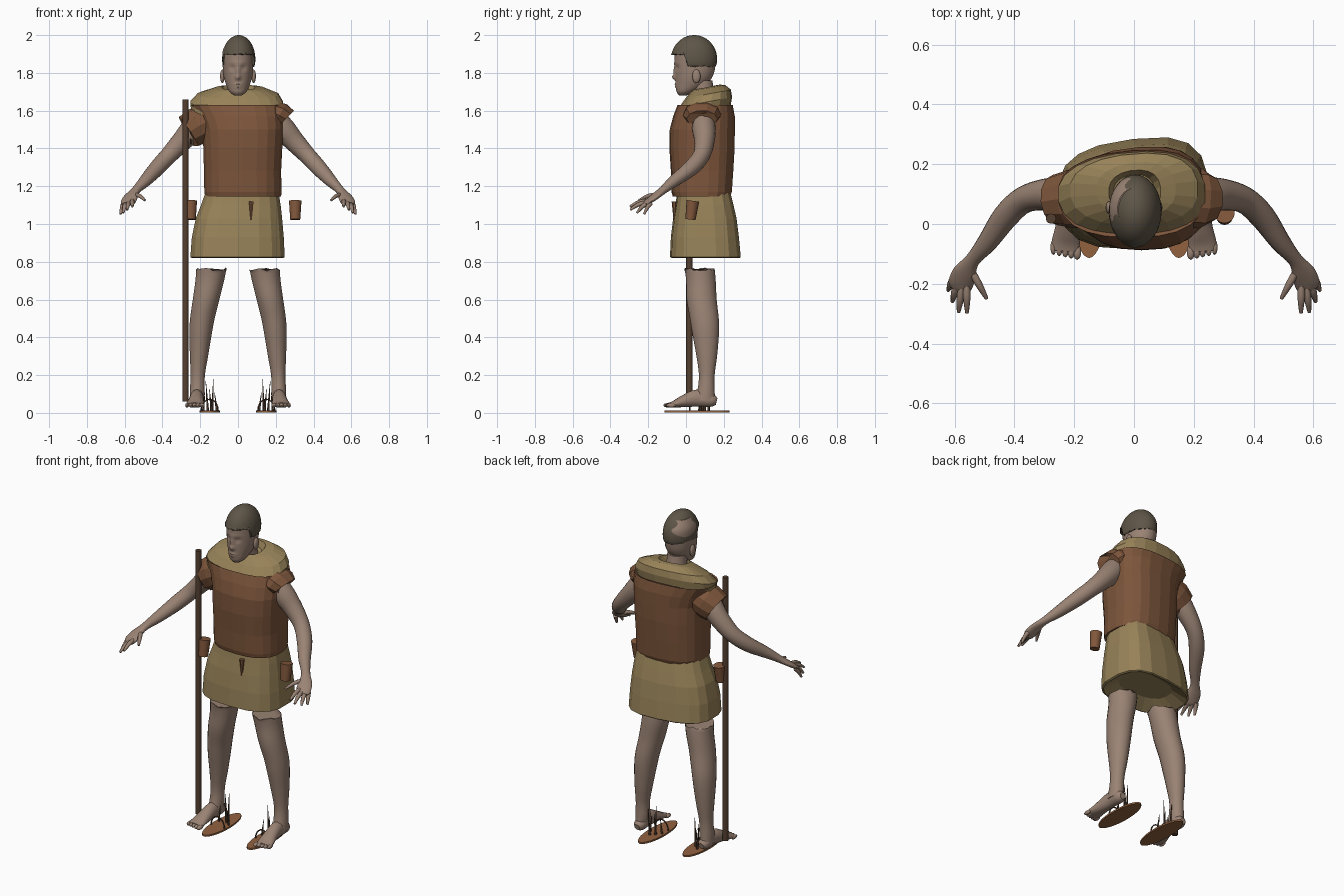
import bpy, bmesh, math, random
from mathutils import Vector, Matrix

random.seed(4)
cube = bpy.data.objects.get("Cube")
if cube:
    bpy.data.objects.remove(cube, do_unlink=True)


def material(name, *rgb):
    linear = [((c / 255 + 0.055) / 1.055) ** 2.4 for c in rgb] + [1]
    mat = bpy.data.materials.new(name)
    mat.use_nodes = True
    mat.diffuse_color = linear
    mat.node_tree.nodes["Principled BSDF"].inputs["Base Color"].default_value = linear
    return mat


SKIN = material("skin", 154, 131, 116)
HAIR = material("dark hair", 94, 85, 71)
LEATHER = material("brown leather", 124, 85, 59)
CLOTH = material("tan cloth", 152, 131, 89)
WOOD = material("dark wood", 84, 63, 48)
CUP = material("cup brown", 130, 88, 60)
SOLE = material("sole brown", 146, 98, 64)


def finish(name, bm, mat, smooth=True):
    bmesh.ops.recalc_face_normals(bm, faces=bm.faces)
    mesh = bpy.data.meshes.new(name)
    bm.to_mesh(mesh)
    bm.free()
    mesh.materials.append(mat)
    obj = bpy.data.objects.new(name, mesh)
    bpy.context.collection.objects.link(obj)
    if smooth:
        bpy.ops.object.select_all(action="DESELECT")
        obj.select_set(True)
        bpy.context.view_layer.objects.active = obj
        bpy.ops.object.shade_smooth_by_angle(angle=math.radians(50))
    return obj


def spline(rows, steps):
    """Smooth interpolation through rows of numbers."""
    out = []
    for i in range(len(rows) - 1):
        a, b, c, d = (rows[max(0, min(len(rows) - 1, i + k))] for k in (-1, 0, 1, 2))
        for s in range(steps):
            t = s / steps
            out.append([q + t * (r - p + t * (2*p - 5*q + 4*r - s4 + t * (3*(q - r) + s4 - p))) / 2
                        for p, q, r, s4 in zip(a, b, c, d)])
    return out + [list(rows[-1])]


def skin_rings(rings, caps=(True, True)):
    bm = bmesh.new()
    loops = [[bm.verts.new(p) for p in ring] for ring in rings]
    n = len(loops[0])
    for low, high in zip(loops, loops[1:]):
        for i in range(n):
            j = (i + 1) % n
            bm.faces.new((low[i], low[j], high[j], high[i]))
    for use, loop in zip(caps, (loops[0], loops[-1])):
        if use:
            bm.faces.new(loop)
    return bm


def loft(rows, sides, power=1.0, skew=0.0, tilt=0.0, caps=(True, True)):
    """Stacked outlines; each row is height, front, back, least x, greatest x."""
    rings = []
    for z, front, back, left, right in rows:
        ring = []
        for i in range(sides):
            a = math.tau * (i + 0.5) / sides
            c, s = (math.copysign(abs(f) ** power, f) for f in (math.cos(a), math.sin(a)))
            x = (left + right) / 2 + c * (right - left) / 2
            y = (front + back) / 2 + s * (back - front) / 2
            ring.append((x, y + skew * x * max(0, s), z + tilt * (y - 0.1)))
        rings.append(ring)
    return skin_rings(rings, caps)


def tube(rows, sides):
    """Sweep; each row is x, y, z, sideways radius, upright radius."""
    points = [Vector(r[:3]) for r in rows]
    rings = []
    for i, row in enumerate(rows):
        along = points[min(i + 1, len(rows) - 1)] - points[max(i - 1, 0)]
        side = along.cross(Vector((0, 0, 1))).normalized()
        up = side.cross(along).normalized()
        rings.append([points[i] + side * row[3] * math.cos(a) + up * row[4] * math.sin(a)
                      for a in (math.tau * k / sides for k in range(sides))])
    return skin_rings(rings)


def ball(center, radii, u=24, v=14):
    bm = bmesh.new()
    place = Matrix.Translation(center) @ Matrix.Diagonal((*radii, 1))
    bmesh.ops.create_uvsphere(bm, u_segments=u, v_segments=v, radius=1, matrix=place)
    return bm


def cylinder(center, low, high, depth, sides=16, rotation=None, stretch=1):
    bm = bmesh.new()
    place = Matrix.Translation(center) @ (rotation or Matrix.Identity(4)) @ Matrix.Diagonal((1, stretch, 1, 1))
    bmesh.ops.create_cone(bm, cap_ends=True, segments=sides, radius1=low, radius2=high,
                          depth=depth, matrix=place)
    return bm


def mirrored(bm, side):
    if side < 0:
        for v in bm.verts:
            v.co.x = -v.co.x
    return bm


# Head, with the face pushed out and in around the features
head = loft(spline([(1.68, -.035, .0, -.02, .02), (1.70, -.05, .05, -.045, .045),
                    (1.74, -.054, .11, -.064, .064), (1.79, -.056, .145, -.077, .077),
                    (1.86, -.06, .158, -.082, .082), (1.92, -.056, .155, -.08, .08),
                    (1.97, -.02, .12, -.055, .055)], 6), 72)
FEATURES = [(0, 1.777, .013, .013, -.02), (0, 1.81, .009, .022, -.011),
            (.031, 1.828, .014, .011, .011), (-.031, 1.828, .014, .011, .011),
            (0, 1.739, .022, .006, -.007), (0, 1.725, .018, .005, -.006),
            (0, 1.852, .045, .008, -.004)]
for v in head.verts:
    if v.co.y < 0.02:
        v.co.y += sum(push * math.exp(-((v.co.x - x) / wide) ** 2 - ((v.co.z - z) / tall) ** 2)
                      for x, z, wide, tall, push in FEATURES)
finish("head", head, SKIN)
finish("neck", loft([(1.58, .04, .17, -.07, .07), (1.66, .035, .155, -.057, .057),
                     (1.76, .02, .14, -.055, .055)], 24), SKIN)

# Cropped hair, low at the back and high over the brow
hair = ball((.004, .043, 1.872), (.088, .122, .128), 40, 28)
for v in hair.verts:
    edge = 1.9 if v.co.y < 0.005 else 1.835
    v.co.z = max(v.co.z, edge + random.uniform(-.006, .006))
finish("hair", hair, HAIR)

# Vest, shawl and skirt
finish("vest", loft([(1.145, -.07, .23, -.175, .23), (1.17, -.077, .24, -.18, .232),
                     (1.28, -.08, .248, -.182, .23), (1.4, -.088, .255, -.185, .236),
                     (1.5, -.086, .256, -.19, .242), (1.57, -.068, .256, -.215, .242),
                     (1.63, -.045, .246, -.255, .238), (1.615, -.02, .22, -.22, .21)],
                    22, .8, .08), LEATHER, False)
finish("shawl", loft([(1.6, -.042, .235, -.25, .232), (1.645, -.038, .242, -.255, .24),
                      (1.685, -.005, .235, -.215, .215), (1.715, .025, .205, -.125, .14),
                      (1.722, .035, .18, -.085, .09), (1.69, .04, .165, -.07, .07)],
                     20, .85, .08, .2), CLOTH, False)
finish("skirt", loft([(.865, .0, .21, -.16, .16), (.82, -.075, .28, -.245, .24),
                      (.825, -.085, .285, -.255, .25), (.93, -.08, .275, -.247, .245),
                      (1.03, -.068, .262, -.226, .236), (1.1, -.056, .245, -.198, .228),
                      (1.18, -.045, .225, -.17, .215)], 18, .72, .12), CLOTH, False)
finish("skirt_fold", cylinder((.07, -.062, 1.07), .004, .014, .1, 6), LEATHER, False)

# Sleeves: a full short one on the right, a narrow cap on the left
finish("right_sleeve", tube([(-.15, .085, 1.55, .1, .09), (-.21, .085, 1.52, .098, .1),
                             (-.262, .08, 1.49, .085, .092), (-.255, .08, 1.49, .07, .075)], 12),
       LEATHER, False)
finish("left_sleeve", tube([(.17, .09, 1.6, .1, .06), (.225, .085, 1.575, .1, .07),
                            (.252, .085, 1.555, .082, .066), (.245, .085, 1.555, .06, .05)], 10),
       LEATHER, False)

ARM = [(.17, .09, 1.57, .06, .07), (.24, .095, 1.5, .062, .066), (.3, .098, 1.435, .053, .055),
       (.37, .08, 1.36, .045, .046), (.43, .025, 1.295, .043, .042), (.49, -.06, 1.23, .034, .032),
       (.54, -.12, 1.18, .025, .021), (.567, -.165, 1.145, .04, .017), (.582, -.205, 1.115, .041, .014),
       (.588, -.22, 1.105, .03, .01)]
FINGERS = [((.56, -.205, 1.122), (.559, -.297, 1.092)), ((.577, -.213, 1.113), (.587, -.295, 1.075)),
           ((.594, -.205, 1.108), (.608, -.26, 1.058)), ((.606, -.185, 1.11), (.622, -.222, 1.052)),
           ((.545, -.155, 1.155), (.493, -.25, 1.125))]
LEG = [(.765, -.008, .152, .06, .222), (.7, .0, .158, .073, .226), (.6, .003, .163, .098, .24),
       (.5, .02, .174, .123, .254), (.42, .033, .175, .138, .258), (.3, .055, .165, .158, .255),
       (.2, .068, .152, .175, .251), (.12, .06, .152, .176, .255), (.065, .04, .155, .182, .256)]
FOOT = [(.216, .162, .06, .018, .018), (.216, .135, .066, .034, .035), (.218, .06, .078, .036, .046),
        (.222, -.01, .062, .041, .033), (.228, -.06, .047, .047, .019), (.23, -.09, .042, .044, .012)]

for label, side in (("left", 1), ("right", -1)):
    # Ear, arm and hand
    finish(label + "_ear", mirrored(ball((.083, .055, 1.782), (.012, .022, .036), 14, 10), side), SKIN)
    finish(label + "_arm", mirrored(tube(spline(ARM, 4), 18), side), SKIN)
    for i, (base, tip) in enumerate(FINGERS):
        middle = [(a + b) / 2 for a, b in zip(base, tip)]
        middle[2] += .008
        rows = [(*base, .012, .012), (*middle, .012, .011), (*tip, .006, .006)]
        finish(f"{label}_finger_{i + 1}", mirrored(tube(spline(rows, 3), 8), side), SKIN)

    # Leg with a ragged upper rim, foot and toes
    leg = loft(spline(LEG, 4), 24)
    for v in leg.verts:
        if v.co.z > .76:
            v.co.z += random.uniform(-.022, .004)
    finish(label + "_leg", mirrored(leg, side), SKIN)
    finish(label + "_foot", mirrored(tube(spline(FOOT, 4), 18), side), SKIN)
    for i in range(5):
        toe = ball((.19 + i * .02, -.094 + i * .004, .04), (.014 - i * .001, .026, .012), 10, 8)
        finish(f"{label}_toe_{i + 1}", mirrored(toe, side), SKIN)

    # Sandal: flat oval sole, upright strap ends and a low loop
    finish(label + "_sole", cylinder((side * .15, .058, .008), .054, .054, .01, 32, None, 3.18), SOLE)
    for i, (x, y, tall, lean) in enumerate([(.118, .07, .1, .12), (.133, .1, .18, -.04), (.146, .09, .12, .1),
                                            (.165, .12, .16, .07), (.18, .08, .1, -.1)]):
        turn = Matrix.Rotation(lean, 4, "Y")
        strap = cylinder((x, y, tall / 2 + .008), .007, .001, tall, 5, turn)
        finish(f"{label}_strap_{i + 1}", mirrored(strap, side), WOOD, False)
    arch = [(.15 - .045 * math.cos(a), .02, .012 + .06 * math.sin(a), .004, .004)
            for a in (math.pi * k / 10 for k in range(11))]
    finish(label + "_strap_loop", mirrored(tube(arch, 6), side), WOOD)

    # Cup hanging at the hip
    cup_x = .303 if side > 0 else -.25
    tilt = Matrix.Rotation(-.13, 4, "X")
    finish(label + "_cup", cylinder((cup_x, .03, 1.073), .027, .034, .1, 14, tilt), CUP)

# Walking staff
finish("staff", cylinder((-.278, .018, .86), .017, .017, 1.6, 12), WOOD)
